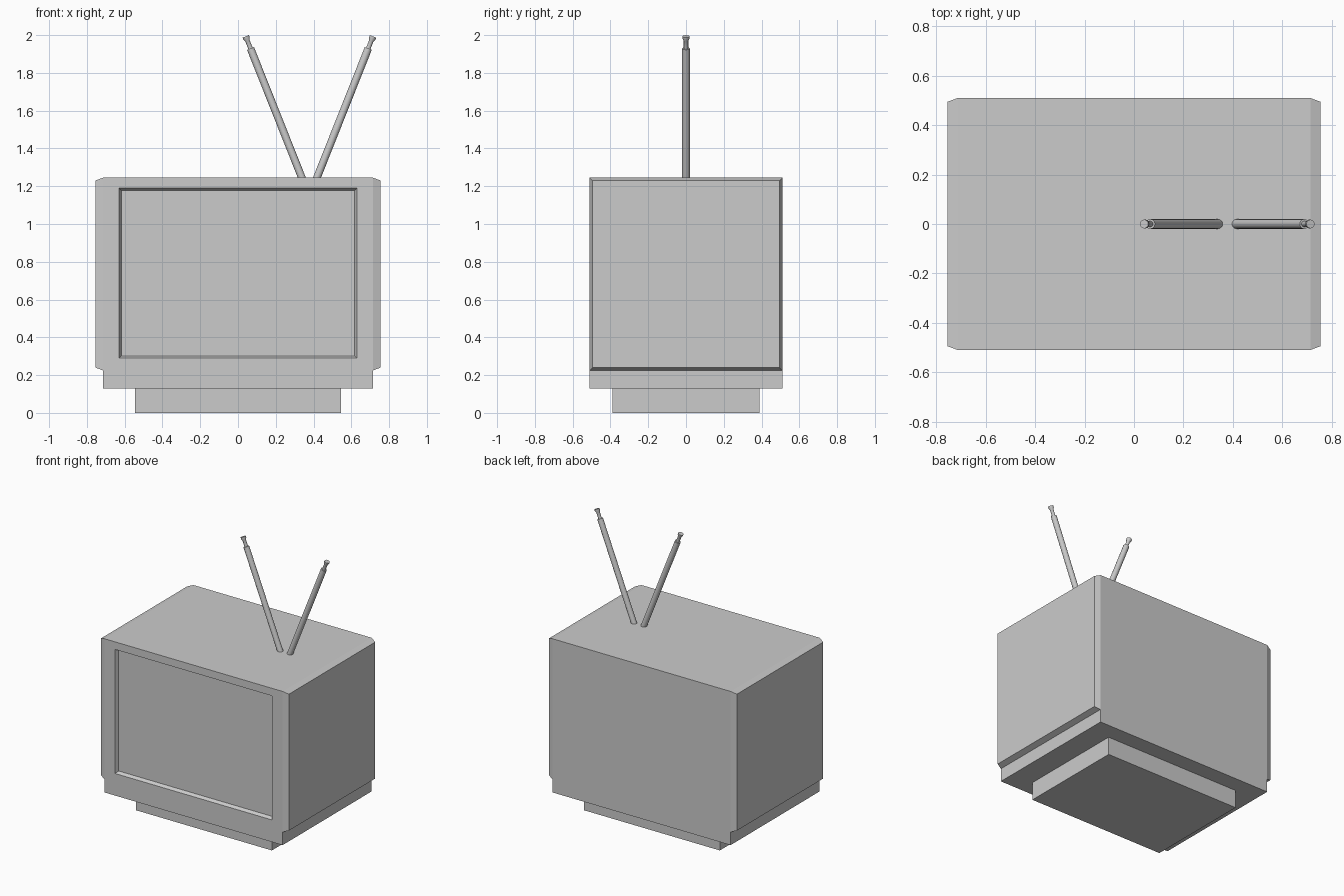
import bpy, bmesh, math
from mathutils import Vector, Matrix

default = bpy.data.objects.get("Cube")
if default:
    bpy.data.objects.remove(default, do_unlink=True)

GREY = (0.6, 0.6, 0.6, 1.0)
grey = bpy.data.materials.new("plain grey")
grey.use_nodes = True
grey.diffuse_color = GREY
grey.node_tree.nodes["Principled BSDF"].inputs["Base Color"].default_value = GREY


def finish(name, bm):
    bmesh.ops.recalc_face_normals(bm, faces=bm.faces)
    mesh = bpy.data.meshes.new(name)
    bm.to_mesh(mesh)
    bm.free()
    mesh.materials.append(grey)
    obj = bpy.data.objects.new(name, mesh)
    bpy.context.collection.objects.link(obj)
    return obj


def box(bm, half_x, half_y, low, high):
    size = Matrix.Diagonal((2 * half_x, 2 * half_y, high - low, 1))
    bmesh.ops.create_cube(bm, size=1, matrix=Matrix.Translation((0, 0, (low + high) / 2)) @ size)


def face_towards(bm, direction):
    return max(bm.faces, key=lambda f: f.calc_center_median().dot(Vector(direction)))


# Cabinet: a box whose upper sides swell outwards with a chamfer
W, D, LOW, LEDGE, TOP = 0.715, 0.51, 0.13, 0.225, 1.245
bm = bmesh.new()
box(bm, W, D, LOW, TOP)
bmesh.ops.bisect_plane(bm, geom=bm.verts[:] + bm.edges[:] + bm.faces[:],
                       plane_co=(0, 0, LEDGE), plane_no=(0, 0, 1))
bm.normal_update()
for side in (-1, 1):
    panel = face_towards(bm, (side, 0, 0.1))
    bmesh.ops.inset_individual(bm, faces=[panel], thickness=0.015, use_even_offset=True)
    for v in panel.verts:
        v.co.x += side * 0.04

# Screen: inset in the front, then sunk with sloping edges
screen = face_towards(bm, (0, -1, 0.1))
bmesh.ops.inset_individual(bm, faces=[screen], thickness=0.06, use_even_offset=True)
for v in screen.verts:
    v.co.x = math.copysign(0.63, v.co.x)
    v.co.z = 1.19 if v.co.z > 0.7 else 0.29
bmesh.ops.inset_individual(bm, faces=[screen], thickness=0.012, use_even_offset=True)
for v in screen.verts:
    v.co.y += 0.025
finish("cabinet", bm)

# Plinth
bm = bmesh.new()
box(bm, 0.545, 0.39, 0, LOW)
finish("plinth", bm)


# Aerials: tube, thin neck and flared tip turned along a leaning axis
def aerial(name, side):
    foot = Vector((0.378 + side * 0.032, 0, 1.225))
    axis = Vector((side * 0.305, 0, 0.768))
    profile = [(0.02, 0), (0.02, 0.917), (0.012, 0.917), (0.012, 0.97), (0.018, 0.985), (0.018, 1)]
    turn = axis.to_track_quat('Z', 'Y').to_matrix().to_4x4()
    bm = bmesh.new()
    rings = []
    for radius, t in profile:
        place = Matrix.Translation(foot + axis * t) @ turn
        rings.append(bmesh.ops.create_circle(bm, segments=12, radius=radius, matrix=place)["verts"])
    for a, b in zip(rings, rings[1:]):
        for i in range(12):
            j = (i + 1) % 12
            bm.faces.new((a[i], a[j], b[j], b[i]))
    bm.faces.new(rings[0])
    bm.faces.new(rings[-1])
    obj = finish(name, bm)
    bpy.context.view_layer.objects.active = obj
    obj.select_set(True)
    bpy.ops.object.shade_smooth_by_angle(angle=math.radians(35))
    obj.select_set(False)


aerial("right_aerial", -1)
aerial("left_aerial", 1)
